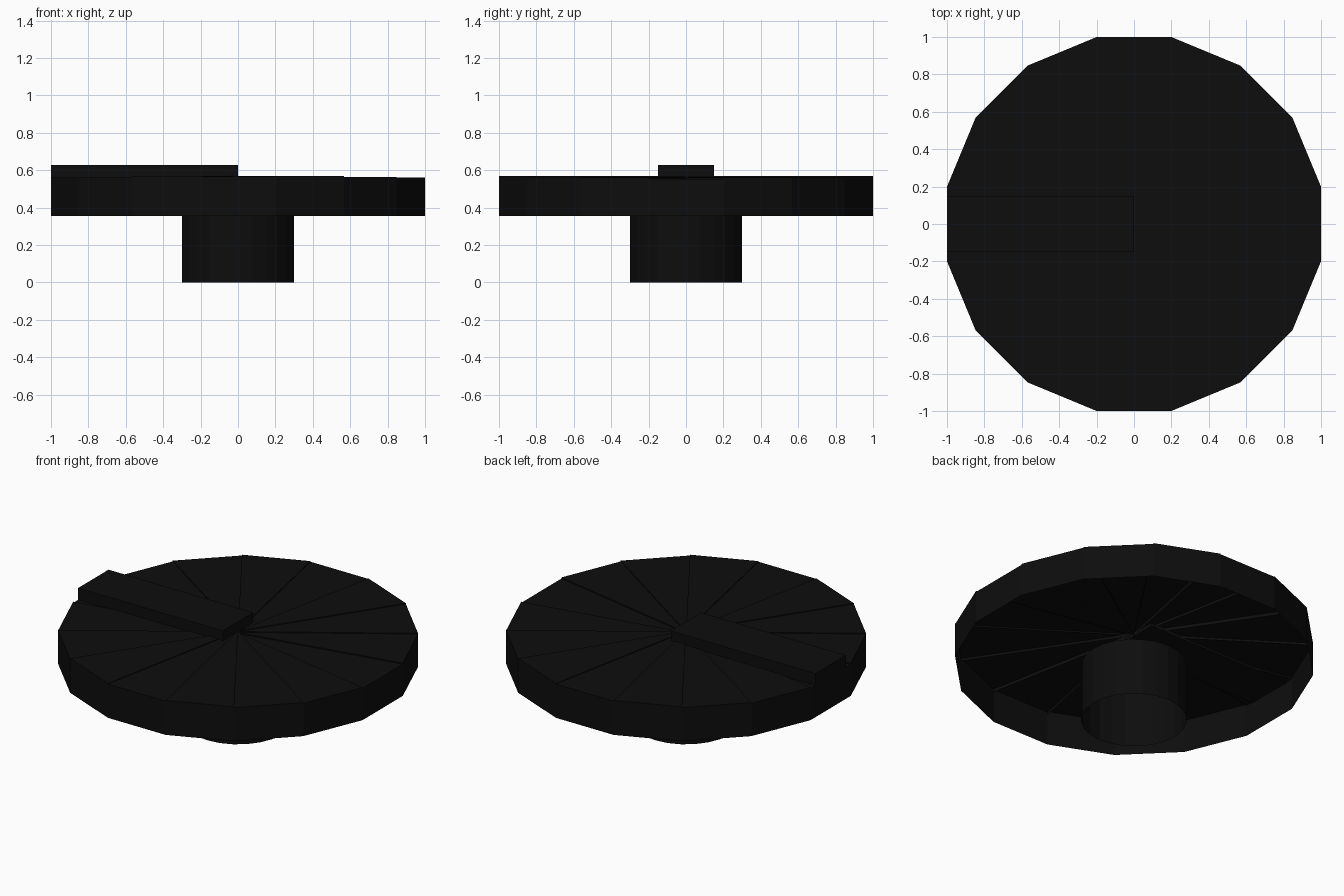
import bpy
import bmesh
from math import cos, sin, radians, pi

cube = bpy.data.objects.get("Cube")
if cube:
    bpy.data.objects.remove(cube, do_unlink=True)

# One matte black for everything
black = bpy.data.materials.new("matte black")
black.use_nodes = True
colour = (0.004, 0.004, 0.004, 1)
black.diffuse_color = colour
black.node_tree.nodes["Principled BSDF"].inputs["Base Color"].default_value = colour


def add_object(name, bm):
    mesh = bpy.data.meshes.new(name)
    bm.to_mesh(mesh)
    bm.free()
    mesh.materials.append(black)
    obj = bpy.data.objects.new(name, mesh)
    bpy.context.collection.objects.link(obj)
    return obj


# Dial: sixteen open-bottomed wedges at slightly stepped heights
SIDES = 16
RADIUS = 1 / cos(pi / SIDES)
RIM_BOTTOM, STEP_BOTTOM = 0.355, 0.55
HEIGHTS = (0.553, 0.56, 0.565, 0.57, 0.566)  # side panels to front and back

bm = bmesh.new()
for i in range(SIDES):
    quarter = i % 8
    top = HEIGHTS[min(quarter, 8 - quarter)]
    a, b = [(RADIUS * cos(t), RADIUS * sin(t))
            for t in (2 * pi * (i - 0.5) / SIDES, 2 * pi * (i + 0.5) / SIDES)]
    centre = (0, 0)

    def face(*points):
        bm.faces.new([bm.verts.new((*p, z)) for p, z in points])

    face((centre, top), (a, top), (b, top))
    face((a, RIM_BOTTOM), (b, RIM_BOTTOM), (b, top), (a, top))
    # Small risers between neighbouring wedges
    face((centre, STEP_BOTTOM), (a, STEP_BOTTOM), (a, top), (centre, top))
    face((b, STEP_BOTTOM), (centre, STEP_BOTTOM), (centre, top), (b, top))
add_object("dial", bm)

# Shaft: open tube below the dial
bm = bmesh.new()
bmesh.ops.create_cone(bm, cap_ends=False, segments=24, radius1=0.3,
                      radius2=0.3, depth=RIM_BOTTOM)
bmesh.ops.translate(bm, verts=bm.verts, vec=(0, 0, RIM_BOTTOM / 2))
add_object("shaft", bm)

# Pointer: raised bar from the centre to the rim
bm = bmesh.new()
bmesh.ops.create_cube(bm, size=1)
bmesh.ops.scale(bm, verts=bm.verts, vec=(1, 0.3, 0.08))
bmesh.ops.translate(bm, verts=bm.verts, vec=(-0.5, 0, 0.587))
add_object("pointer", bm)
